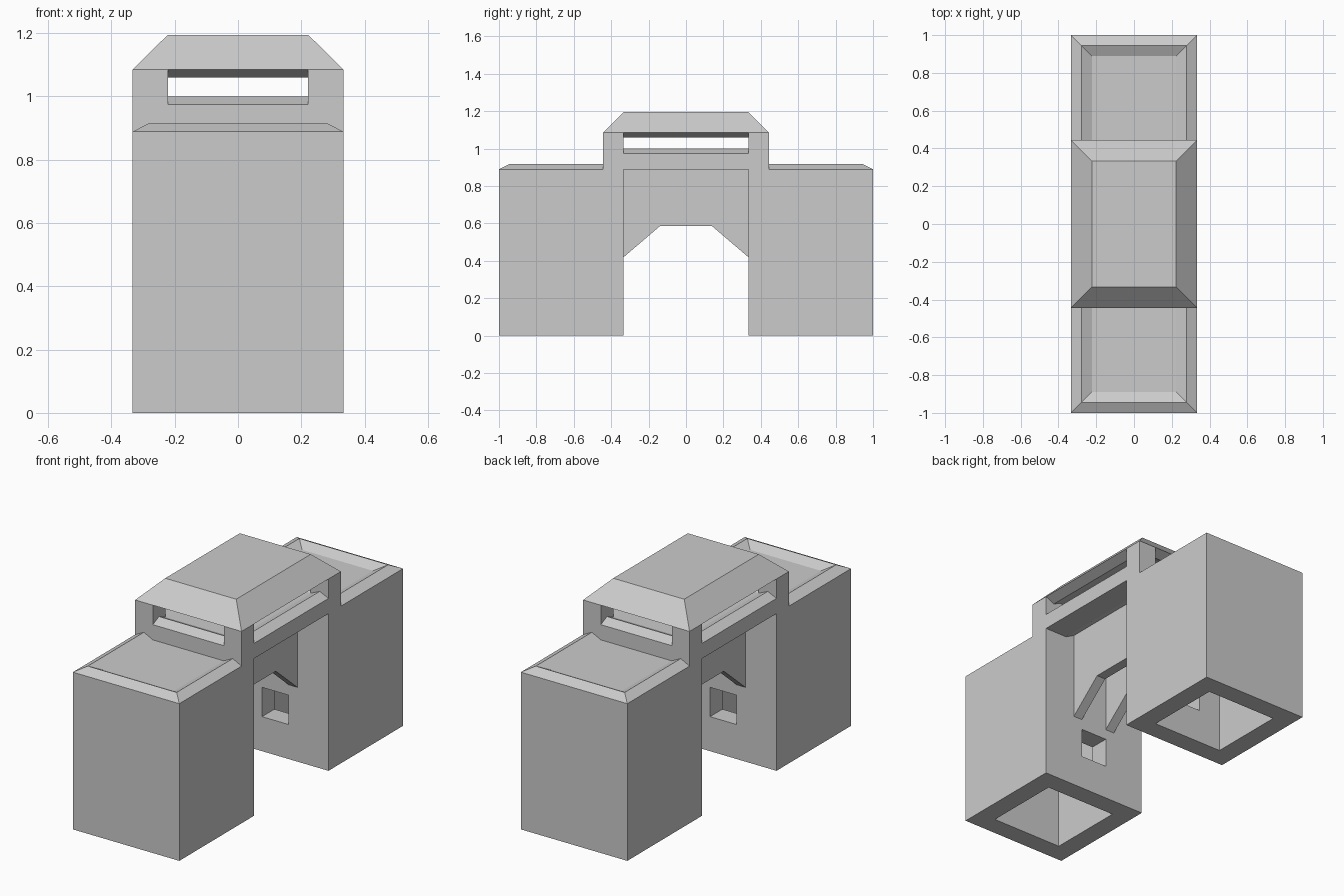
import bpy, bmesh

if "Cube" in bpy.data.objects:
    bpy.data.objects.remove(bpy.data.objects["Cube"])

A, B, C = 0.333, 0.278, 0.222   # outer wall, parapet ridge, inner wall


def finish(name, bm):
    bmesh.ops.remove_doubles(bm, verts=bm.verts, dist=1e-5)
    bmesh.ops.recalc_face_normals(bm, faces=bm.faces)
    me = bpy.data.meshes.new(name)
    bm.to_mesh(me)
    bm.free()
    ob = bpy.data.objects.new(name, me)
    bpy.context.collection.objects.link(ob)
    return ob


def loft(name, rings):
    """Closed solid through rectangles given as (x0, x1, y0, y1, z)."""
    bm = bmesh.new()
    loops = [[bm.verts.new(p) for p in ((x0, y0, z), (x1, y0, z), (x1, y1, z), (x0, y1, z))]
             for x0, x1, y0, y1, z in rings]
    for a, b in zip(loops, loops[1:]):
        for i in range(4):
            j = (i + 1) % 4
            bm.faces.new((a[i], a[j], b[j], b[i]))
    bm.faces.new(loops[0])
    bm.faces.new(loops[-1])
    return finish(name, bm)


def box(name, x0, x1, y0, y1, z0, z1):
    return loft(name, [(x0, x1, y0, y1, z0), (x0, x1, y0, y1, z1)])


def tower_ring(half, far, near, z, s):
    y0, y1 = sorted((s * near, s * far))
    return (-half, half, y0, y1, z)


def centred(hx, hy, z):
    return (-hx, hx, -hy, hy, z)


for s, side in ((-1, "front"), (1, "back")):
    # hollow tower with ridged parapet around a sunken roof
    tower = loft(side + "_tower", [tower_ring(*r, s) for r in (
        (C, 0.889, 0.444, 0.84), (C, 0.889, 0.444, 0), (A, 1, A, 0),
        (A, 1, A, 0.889), (B, 0.945, A, 0.917), (C, 0.889, A, 0.889))])
    # square doorway facing the passage
    y0, y1 = sorted((s * 0.25, s * 0.55))
    cutter = box(side + "_doorway_cutter", -0.083, 0.083, y0, y1, 0.195, 0.361)
    cutter.hide_render = True
    cutter.hide_set(True)
    mod = tower.modifiers.new("doorway", 'BOOLEAN')
    mod.operation = 'DIFFERENCE'
    mod.solver = 'EXACT'
    mod.object = cutter

# upper storey: stepped soffit, low wall with ridged sill
loft("upper_storey_base", [centred(*r) for r in (
    (0.139, A, 0.917), (0.194, A, 0.889), (A, 0.444, 0.889),
    (A, 0.444, 0.975), (B, 0.389, 1.0), (C, A, 0.975))])

# roof with ridged lintel underneath
loft("roof", [centred(*r) for r in (
    (C, A, 1.085), (B, 0.389, 1.06), (A, 0.444, 1.085), (C, A, 1.195))])

# corner pillars
for sx in (-1, 1):
    for sy in (-1, 1):
        x0, x1 = sorted((sx * C, sx * A))
        y0, y1 = sorted((sy * A, sy * 0.444))
        box("corner_pillar", x0, x1, y0, y1, 0.975, 1.085)

# pair of thin arch walls over the passage
half_arch = [(A, 0.917), (A, 0.42), (0.14, 0.585)]
outline = half_arch + [(-y, z) for y, z in reversed(half_arch)]
for s in (-1, 1):
    bm = bmesh.new()
    face = bm.faces.new([bm.verts.new((s * 0.083, y, z)) for y, z in outline])
    ext = bmesh.ops.extrude_face_region(bm, geom=[face], use_keep_orig=True)
    moved = [v for v in ext["geom"] if isinstance(v, bmesh.types.BMVert)]
    bmesh.ops.translate(bm, verts=moved, vec=(s * 0.056, 0, 0))
    finish("arch_wall", bm)
